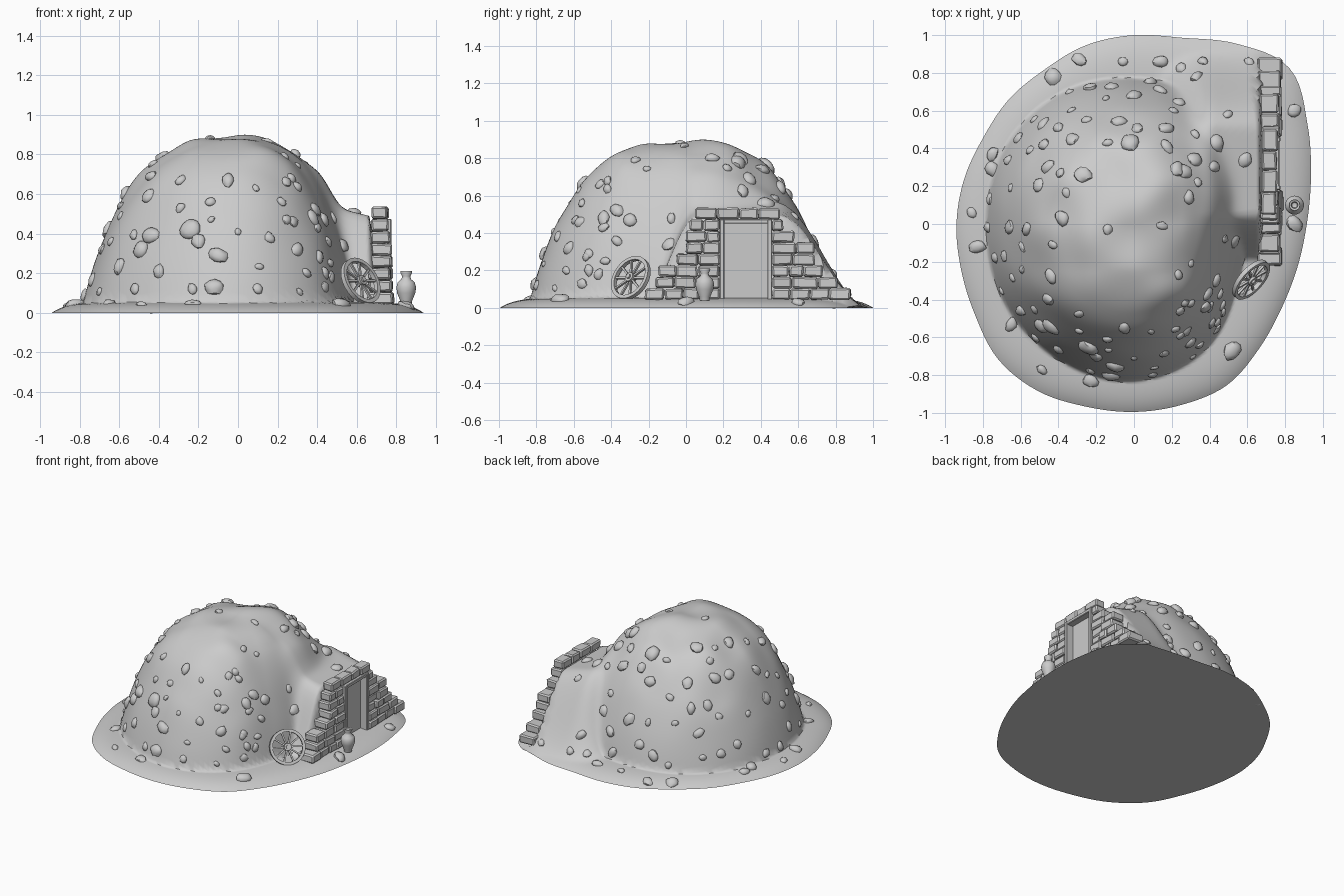
import bpy, bmesh, math, random
from mathutils import Vector, Matrix, noise
from mathutils.bvhtree import BVHTree

random.seed(4)
cube = bpy.data.objects.get("Cube")
if cube:
    bpy.data.objects.remove(cube, do_unlink=True)

clay = bpy.data.materials.new("pale_grey_clay")
clay.use_nodes = True
clay.diffuse_color = (0.6, 0.6, 0.6, 1)
clay.node_tree.nodes["Principled BSDF"].inputs["Base Color"].default_value = (0.6, 0.6, 0.6, 1)


def finish(name, bm, smooth=None, bevel=0):
    """Turn a bmesh into a named object, with optional bevel and smoothing."""
    bmesh.ops.recalc_face_normals(bm, faces=bm.faces)
    mesh = bpy.data.meshes.new(name)
    bm.to_mesh(mesh)
    bm.free()
    mesh.materials.append(clay)
    obj = bpy.data.objects.new(name, mesh)
    bpy.context.collection.objects.link(obj)
    if smooth:
        bpy.ops.object.select_all(action='DESELECT')
        obj.select_set(True)
        bpy.context.view_layer.objects.active = obj
        bpy.ops.object.shade_smooth_by_angle(angle=math.radians(smooth))
    if bevel:
        mod = obj.modifiers.new("Bevel", 'BEVEL')
        mod.width, mod.segments = bevel, 1
    return obj


def add_box(bm, lo, hi, jitter=0):
    lo, hi = Vector(lo), Vector(hi)
    made = bmesh.ops.create_cube(bm, size=1, matrix=Matrix.Translation((lo + hi) / 2) @ Matrix.Diagonal((hi - lo).to_4d()))
    for v in made["verts"]:
        v.co += Vector([random.uniform(-jitter, jitter) for _ in range(3)])


def around(radii, angle):
    """Smooth closed interpolation of evenly spaced radii."""
    n = len(radii)
    u = (angle / math.tau % 1) * n
    i = int(u)
    f = u - i
    a, b, c, d = (radii[(i + k) % n] for k in (-1, 0, 1, 2))
    return b + f / 2 * (c - a + f * (2*a - 5*b + 4*c - d + f * (3*(b - c) + d - a)))


def ramp(lo, hi, v):
    v = max(0, min(1, (v - lo) / (hi - lo)))
    return v * v * (3 - 2 * v)


# Mound: earthen dome, bank behind the wall and thin ground rim
RIM = (.915, .97, 1.06, 1.165, 1.1, 1.02, 1, .98, .945, .935, .92, .93,
       .94, .947, .97, 1.015, 1.02, 1, .995, .99, .985, .935, .9, .895)
DOME = (.61, .68, .77, .78, .8, .8, .79, .81, .83, .84, .77, .64)
RINGS, SIDES = 90, 144


def ground_height(x, y, s, angle):
    t = math.hypot(x, y) / around(DOME, angle)
    dome = .885 * max(0, 1 - t ** 3) ** .85
    dome *= 1 + .05 * noise.noise(Vector((x, y, dome)) * 4)
    crest = .5 * ramp(-.25, .06, y) * (1 - ramp(.5, .98, y))
    bank = crest * (.97 + .5 * (.68 - x)) * ramp(.05, .42, x) * (1 - ramp(.66, .72, x))
    slab = .055 * (1 - s ** 12)
    return sum(max(h, 0) ** 6 for h in (dome, bank, slab)) ** (1 / 6)


bm = bmesh.new()
top = bm.verts.new((0, 0, ground_height(0, 0, 0, 0)))
rings = []
for r in range(1, RINGS + 1):
    s = r / RINGS
    ring = []
    for k in range(SIDES):
        a = math.tau * k / SIDES
        d = s * around(RIM, a)
        x, y = d * math.cos(a), d * math.sin(a)
        ring.append(bm.verts.new((x, y, ground_height(x, y, s, a))))
    rings.append(ring)
for k in range(SIDES):
    n = (k + 1) % SIDES
    bm.faces.new((top, rings[0][k], rings[0][n]))
    for inner, outer in zip(rings, rings[1:]):
        bm.faces.new((inner[k], outer[k], outer[n], inner[n]))
bm.faces.new(rings[-1][::-1])
bm.normal_update()
surface = BVHTree.FromBMesh(bm)
finish("earth_mound", bm, smooth=50)

# Stones pressed into the surface, found by casting from one side
stones = bmesh.new()
placed = []


def add_stone(start, direction, size, gap=0):
    hit, normal, _, _ = surface.ray_cast(Vector(start), Vector(direction))
    if hit is None or any((hit - p).length < gap for p in placed):
        return
    placed.append(hit)
    turn = normal.to_track_quat('Z', 'Y').to_matrix().to_4x4()
    spin = Matrix.Rotation(random.uniform(0, math.tau), 4, 'Z')
    shape = Matrix.Diagonal((size * random.uniform(.9, 1.1), size * random.uniform(.7, .9), size * .55, 1))
    made = bmesh.ops.create_icosphere(stones, subdivisions=2, radius=1)
    seed = Vector((random.random(), random.random(), random.random())) * 50
    for v in made["verts"]:
        v.co *= 1 + .25 * noise.noise(v.co * 1.2 + seed)
    bmesh.ops.transform(stones, verts=made["verts"], matrix=Matrix.Translation(hit) @ turn @ spin @ shape)


# Main stones in hundredths: two positions and a size
from_above = ((-2, 43, 6), (-27, 26, 5), (-38, 3, 5), (23, 29, 5), (34, 22, 3), (44, 43, 5),
              (59, 34, 4), (33, 78, 4), (14, 86, 4), (-6, 86, 3), (-29, 87, 4), (-43, 78, 5),
              (0, 68, 5), (-40, 51, 4), (-25, 55, 3), (-55, 39, 3), (-39, 27, 3), (-75, 37, 4),
              (-75, 29, 5), (-86, 6, 3), (-83, -12, 5), (-65, -53, 4), (15, -1, 3), (-14, -3, 3),
              (52, -67, 6), (85, 60, 4), (85, 0, 5), (-23, -83, 4), (-49, -77, 3), (48, -8, 3),
              (21, 60, 3), (61, 86, 3), (-14, 43, 3), (30, -42, 3))
from_front = ((-44, 39, 5), (-40, 21, 4), (-24, 42, 6), (-49, 32, 5), (-10, 29, 5), (-12, 13, 5),
              (-23, 12, 3), (-5, 67, 4), (-29, 67, 3), (16, 38, 3), (0, 41, 2), (10, 12, 3),
              (30, 32, 4), (22, 56, 3), (-20, 36, 4), (40, 43, 3), (47, 18, 3), (44, 13, 3),
              (-52, 12, 3), (27, 68, 3), (41, 28, 3), (28, 46, 3), (-14, 56, 3), (-29, 53, 3))
from_left = ((-46, 66, 3), (-27, 79, 3), (-44, 48, 4), (-37, 52, 4), (-30, 47, 4), (-52, 29, 3),
             (-64, 20, 3), (28, 78, 5), (14, 80, 4), (41, 74, 4), (-9, 34, 4), (-59, 47, 3),
             (-52, 20, 3), (-37, 36, 3), (-43, 25, 3))
for x, y, s in from_above:
    add_stone((x / 100, y / 100, 3), (0, 0, -1), s / 100)
for x, z, s in from_front:
    add_stone((x / 100, -3, z / 100), (0, 1, 0), s / 100)
for y, z, s in from_left:
    add_stone((3, y / 100, z / 100), (-1, 0, 0), s / 100)

# Smaller loose scatter on the remaining sides
for _ in range(60):
    z, size = random.uniform(.08, .8), random.uniform(.022, .045)
    add_stone((random.uniform(-.7, .55), 3, z), (0, -1, 0), size, .11)
    add_stone((-3, random.uniform(-.7, .75), z), (1, 0, 0), size, .11)
for _ in range(14):
    add_stone((random.uniform(-.6, .4), -3, random.uniform(.1, .8)), (0, 1, 0), .022, .1)
finish("scattered_stones", stones, smooth=40)

# Stepped block wall around the doorway
DOOR_LO, DOOR_HI, DOOR_TOP = .18, .46, .475
courses = ((-.22, .88), (-.16, .81), (-.15, .73), (-.05, .69), (0, .69), (0, .58), (.02, .52), (.05, .5))
step = .0615
bm = bmesh.new()
for i, (lo, hi) in enumerate(courses):
    z = .043 + i * step
    spans = [(lo, hi)] if z > DOOR_TOP - .03 else [(lo, DOOR_LO), (DOOR_HI, hi)]
    for start, end in spans:
        count = max(1, round((end - start) / .105))
        cuts = [start + (end - start) * k / count for k in range(count + 1)]
        cuts[1:-1] = [c + random.uniform(-.02, .02) for c in cuts[1:-1]]
        for a, b in zip(cuts, cuts[1:]):
            front = .785 - .003 * i + random.uniform(-.012, .006)
            add_box(bm, (.655 + .003 * i, a + .001, z), (front, b - .001, z + step - .001), .004)
finish("stone_wall", bm, bevel=.009)

# Doorway: plain jambs and lintel with a recessed panel
bm = bmesh.new()
for y in (DOOR_LO, DOOR_HI - .025):
    add_box(bm, (.68, y, .04), (.775, y + .025, DOOR_TOP))
add_box(bm, (.68, DOOR_LO, DOOR_TOP - .025), (.77, DOOR_HI, DOOR_TOP))
finish("door_frame", bm, bevel=.004)
bm = bmesh.new()
add_box(bm, (.68, DOOR_LO, .04), (.72, DOOR_HI, DOOR_TOP - .01))
finish("door_panel", bm)

# Spoked cart wheel leaning on the mound
bm = bmesh.new()
RADIUS, SEGMENTS = .125, 40
section = ((RADIUS, .012), (RADIUS - .02, .012), (RADIUS - .02, -.012), (RADIUS, -.012))
loops = [[bm.verts.new((r * math.cos(a), r * math.sin(a), z)) for r, z in section]
         for a in (math.tau * k / SEGMENTS for k in range(SEGMENTS))]
for k in range(SEGMENTS):
    here, there = loops[k], loops[(k + 1) % SEGMENTS]
    for j in range(4):
        bm.faces.new((here[j], there[j], there[j - 3], here[j - 3]))
for radius, depth in ((.026, .036), (.013, .056)):
    bmesh.ops.create_cone(bm, cap_ends=True, segments=16, radius1=radius, radius2=radius, depth=depth)
for k in range(10):
    turn = Matrix.Rotation(math.tau * k / 10, 4, 'Z')
    place = turn @ Matrix.Translation((.064, 0, 0)) @ Matrix.Diagonal((.09, .011, .012, 1))
    bmesh.ops.create_cube(bm, size=1, matrix=place)
wheel = finish("cart_wheel", bm, smooth=30)
wheel.rotation_euler = Vector((.67, -.61, .42)).to_track_quat('Z', 'Y').to_euler()
wheel.location = (.62, -.295, .16)

# Clay jar beside the door
bm = bmesh.new()
profile = ((0, .04), (.026, .04), (.03, .06), (.046, .1), (.05, .13), (.042, .155), (.024, .17),
           (.021, .185), (.03, .203), (.028, .21), (.018, .207), (.014, .18), (0, .175))
verts = [bm.verts.new((r, 0, z)) for r, z in profile]
edges = [bm.edges.new(pair) for pair in zip(verts, verts[1:])]
bmesh.ops.spin(bm, geom=verts + edges, axis=(0, 0, 1), cent=(0, 0, 0), angle=math.tau, steps=24)
bmesh.ops.remove_doubles(bm, verts=bm.verts, dist=.0005)
jar = finish("clay_jar", bm, smooth=50)
jar.location = (.85, .1, 0)
